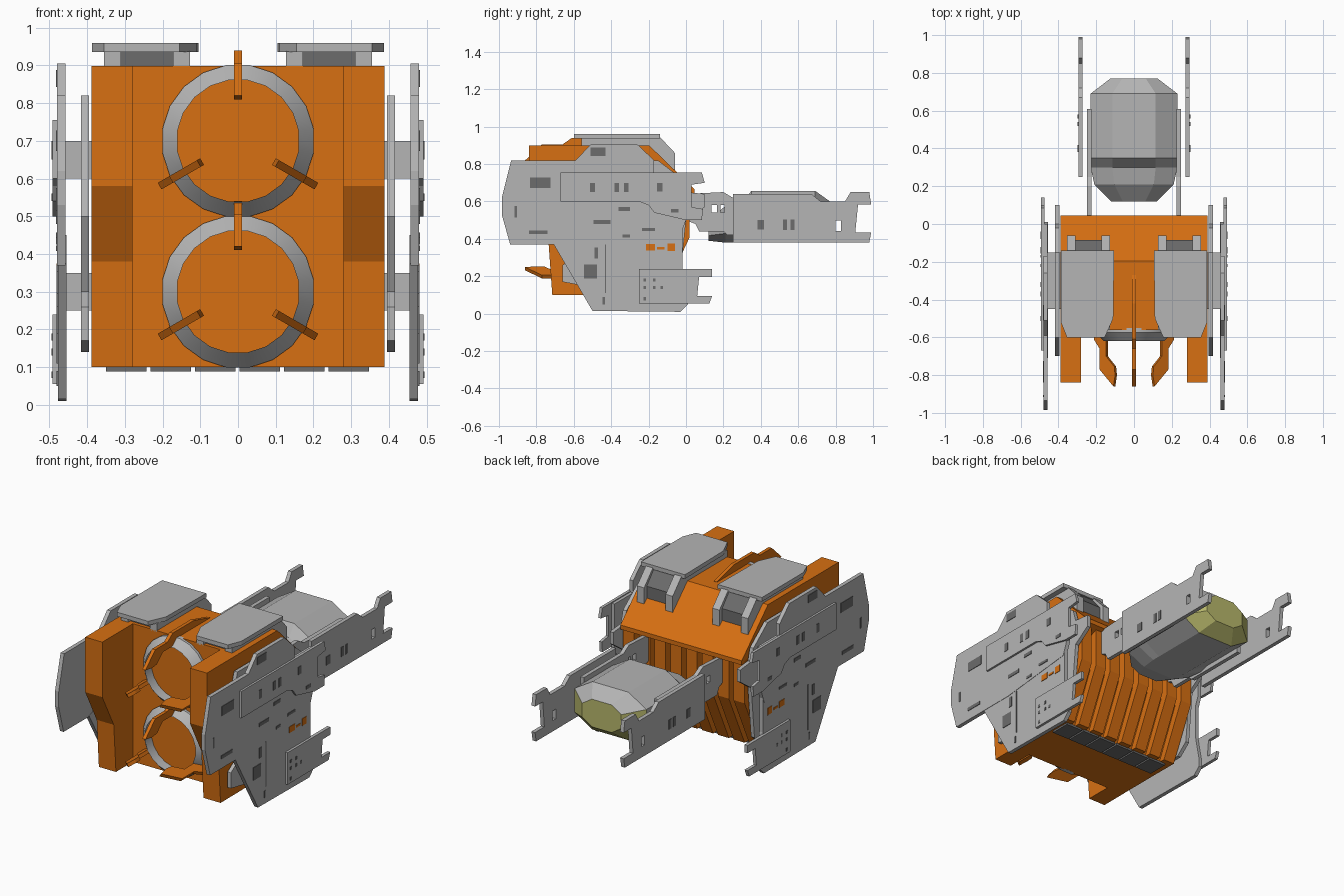
import bpy, bmesh, math
from mathutils import Matrix, Vector

if "Cube" in bpy.data.objects:
    bpy.data.objects.remove(bpy.data.objects["Cube"])


def material(name, rgb):
    m = bpy.data.materials.new(name)
    m.use_nodes = True
    m.diffuse_color = (*rgb, 1)
    m.node_tree.nodes["Principled BSDF"].inputs["Base Color"].default_value = (*rgb, 1)
    return m


ORANGE = material("orange", (0.68, 0.16, 0.006))
GREY = material("light grey", (0.46, 0.46, 0.46))
DARK = material("dark grey", (0.15, 0.15, 0.15))
OLIVE = material("olive", (0.48, 0.48, 0.15))


def finish(name, bm, *mats):
    bmesh.ops.recalc_face_normals(bm, faces=bm.faces)
    me = bpy.data.meshes.new(name)
    bm.to_mesh(me)
    bm.free()
    for m in mats:
        me.materials.append(m)
    ob = bpy.data.objects.new(name, me)
    bpy.context.collection.objects.link(ob)
    return ob


def add_prism(bm, pts, x0, x1):
    """Extrude a (y, z) profile from x0 to x1."""
    a = [bm.verts.new((x0, y, z)) for y, z in pts]
    b = [bm.verts.new((x1, y, z)) for y, z in pts]
    bm.faces.new(a)
    bm.faces.new(b[::-1])
    n = len(pts)
    for i in range(n):
        j = (i + 1) % n
        bm.faces.new((a[j], a[i], b[i], b[j]))
    return a + b


def rect(y, z, w, h):
    return [(y - w / 2, z - h / 2), (y + w / 2, z - h / 2), (y + w / 2, z + h / 2), (y - w / 2, z + h / 2)]


def plates(name, profiles, x0, x1, mat, mirror=True):
    """Profiles extruded along x, repeated on the other side."""
    bm = bmesh.new()
    for pts in profiles:
        add_prism(bm, pts, x0, x1)
        if mirror:
            add_prism(bm, pts, -x1, -x0)
    return finish(name, bm, mat)


# Main hull and forward pillars
plates("hull", [[(-.56, .1), (-.56, .898), (-.195, .898), (.045, .665), (.045, .64), (-.03, .61),
                 (-.03, .40), (-.165, .1)]], -.388, .388, ORANGE, False)
plates("front_pillar", [[(-.55, .1), (-.715, .1), (-.735, .38), (-.84, .58), (-.84, .898), (-.55, .898)]],
       .28, .389, ORANGE)

# Rear cooling ribs
bm = bmesh.new()
for i in range(8):
    x = -.389 + i * .1011
    add_prism(bm, [(-.06, .655), (.02, .65), (.02, .41), (-.125, .1), (-.2, .1)], x, x + .07)
finish("rear_ribs", bm, ORANGE)

# Belly vents
bm = bmesh.new()
for i in range(6):
    x = -.35 + i * .118
    add_prism(bm, rect(-.215, .096, .12, .014), x, x + .108)
finish("belly_vents", bm, DARK)

# Intake rings
for label, cz in (("upper", .7), ("lower", .3)):
    bm = bmesh.new()
    n = 20
    loops = []
    for r, y in ((.203, -.55), (.203, -.575), (.163, -.62), (.163, -.55)):
        loops.append([bm.verts.new((r * math.cos(2 * math.pi * (k + .5) / n), y,
                                    cz + r * math.sin(2 * math.pi * (k + .5) / n))) for k in range(n)])
    for a, b in zip(loops, loops[1:] + loops[:1]):
        for k in range(n):
            j = (k + 1) % n
            bm.faces.new((a[k], a[j], b[j], b[k]))
    ring = finish(label + "_intake_ring", bm, GREY)
    bpy.ops.object.select_all(action='DESELECT')
    ring.select_set(True)
    bpy.context.view_layer.objects.active = ring
    bpy.ops.object.shade_smooth_by_angle(angle=math.radians(35))

    # Three claws around each ring
    bm = bmesh.new()
    claw = [(-.555, .24), (-.61, .24), (-.66, .205), (-.77, .205), (-.86, .12), (-.80, .11),
            (-.755, .115), (-.70, .165), (-.62, .165), (-.555, .19)]
    for k in range(3):
        vs = add_prism(bm, claw, -.01, .01)
        bmesh.ops.transform(bm, verts=vs, matrix=Matrix.Translation((0, 0, cz)) @
                            Matrix.Rotation(k * 2 * math.pi / 3, 4, 'Y'))
    finish(label + "_claws", bm, ORANGE)
plates("top_claw_rail", [[(-.6, .88), (-.6, .94), (-.42, .94), (-.27, .9), (-.27, .88)]],
       -.01, .01, ORANGE, False)

# Top armour: chamfered shield, legs and dark filler
bm = bmesh.new()
outline = [(.105, -.14), (.387, -.14), (.387, -.52), (.355, -.6), (.155, -.6), (.11, -.5)]
for s in (1, -1):
    f = bm.faces.new([bm.verts.new((s * x, y, .936)) for x, y in outline])
    g = bmesh.ops.extrude_face_region(bm, geom=[f])
    bmesh.ops.translate(bm, vec=(0, 0, .024), verts=[v for v in g["geom"] if isinstance(v, bmesh.types.BMVert)])
finish("top_shield", bm, GREY)
leg = [(-.56, .89), (-.56, .937), (-.145, .95), (-.06, .86), (-.06, .76), (-.2, .89)]
plates("shield_inner_leg", [leg], .127, .172, GREY)
plates("shield_outer_leg", [leg], .31, .355, GREY)
plates("shield_filler", [[(-.54, .89), (-.54, .937), (-.15, .937), (-.085, .86), (-.085, .78), (-.2, .89)]],
       .17, .312, DARK)

# Side armour, from inside out
plates("inner_side_plate", [[(-.7, .5), (-.6, .82), (-.15, .82), (-.02, .72), (.0, .65), (.1, .64), (.1, .57),
                             (.0, .5), (-.03, .2), (-.1, .14), (-.5, .14), (-.66, .17), (-.66, .26),
                             (-.6, .3)]], .395, .417, GREY)
plates("upper_side_plate", [[(-.985, .62), (-.985, .53), (-.94, .37), (-.5, .37), (-.03, .42), (.0, .5), (.0, .75),
                             (-.17, .75), (-.17, .82), (-.26, .905), (-.51, .905), (-.59, .82), (-.935, .82)]],
       .457, .48, GREY)
plates("lower_side_plate", [[(-.71, .375), (-.5, .015), (-.03, .01), (.01, .05), (.01, .1), (-.02, .25),
                             (-.02, .45), (-.5, .45)]], .455, .478, GREY)
plates("upper_overlay", [[(-.67, .6), (-.67, .755), (.0, .755), (.085, .755), (.1, .70), (.03, .69), (.03, .57),
                          (.09, .56), (.085, .5), (.0, .5), (-.17, .54), (-.2, .58), (-.25, .6)]],
       .475, .492, GREY)
plates("lower_overlay", [[(-.25, .055), (-.25, .24), (.14, .24), (.14, .195), (.07, .195), (.06, .095),
                          (.14, .095), (.125, .055)]], .473, .492, GREY)
plates("side_struts", [rect(-.3, .65, .3, .1), rect(-.25, .3, .2, .1)], .38, .46, GREY)

# Panel windows
plates("upper_plate_windows", [rect(*r) for r in (
    (-.78, .70, .11, .055), (-.47, .865, .08, .045), (-.79, .435, .1, .02), (-.91, .545, .012, .06),
    (-.33, .56, .06, .02), (-.45, .49, .09, .02), (-.2, .45, .07, .015), (-.32, .415, .04, .015))],
    .477, .483, DARK)
plates("overlay_windows", [rect(*r) for r in (
    (-.5, .675, .025, .05), (-.37, .675, .025, .05), (-.32, .675, .025, .05), (-.14, .675, .03, .045),
    (-.06, .55, .04, .02))], .488, .494, DARK)
plates("lower_plate_windows", [rect(*r) for r in (
    (-.51, .225, .07, .075), (-.48, .325, .02, .06), (-.43, .24, .007, .26), (-.44, .07, .012, .04))],
    .474, .481, DARK)
plates("lower_overlay_rivets", [rect(y, z, .014, .018) for y, z in (
    (-.22, .18), (-.22, .14), (-.17, .18), (-.17, .14), (-.13, .14), (-.22, .08))], .488, .494, DARK)
plates("orange_marks", [rect(*r) for r in ((-.19, .355, .05, .035), (-.135, .35, .04, .012),
                                           (-.08, .355, .04, .04))], .474, .481, ORANGE)

# Tail arms with cut-out windows
arm = plates("tail_arm", [[(.0, .64), (.2, .65), (.25, .62), (.61, .62), (.61, .42), (.22, .42), (.2, .44),
                           (.07, .44), (.05, .48), (.0, .5)]], .225, .248, GREY)
prong = plates("tail_prong", [[(.25, .64), (.67, .64), (.72, .6), (.85, .6), (.88, .65), (.98, .65), (.99, .585),
                               (.92, .585), (.905, .435), (.99, .435), (.98, .38), (.25, .38)]],
               .272, .295, GREY)
for target, holes in ((arm, ((.15, .56, .03, .04), (.195, .56, .02, .04))),
                      (prong, ((.815, .47, .03, .055),))):
    cutter = plates(target.name + "_cutter", [rect(*r) for r in holes], -.4, .4, DARK, False)
    cutter.hide_render = True
    cutter.hide_set(True)
    cutter.display_type = 'WIRE'
    mod = target.modifiers.new("windows", 'BOOLEAN')
    mod.operation = 'DIFFERENCE'
    mod.solver = 'EXACT'
    mod.object = cutter
plates("prong_windows", [rect(*r) for r in ((.40, .475, .035, .05), (.53, .475, .022, .055),
                                            (.57, .475, .022, .055))], .291, .298, DARK)

# Tail pod: lofted octagonal sections (y, half width, top, bottom)
sections = [(.12, .12, .50, .39), (.21, .21, .575, .38), (.30, .23, .595, .38), (.35, .23, .657, .38),
            (.69, .23, .657, .38), (.77, .125, .60, .44)]
bm = bmesh.new()
loops = []
for y, w, t, b in sections:
    c = (t - b) * .25
    half = [(.5 * w, t), (w, t - c), (w, b + c), (.5 * w, b)]
    loops.append([bm.verts.new((x, y, z)) for x, z in half + [(-x, z) for x, z in half[::-1]]])
for a, b in zip(loops, loops[1:]):
    for k in range(8):
        j = (k + 1) % 8
        bm.faces.new((a[k], a[j], b[j], b[k]))
bm.faces.new(loops[0])
bm.faces.new(loops[-1])
bmesh.ops.recalc_face_normals(bm, faces=bm.faces)
for f in bm.faces:
    if f.normal.y > .4 and f.normal.z < .35:
        f.material_index = 1
finish("tail_pod", bm, GREY, OLIVE)
